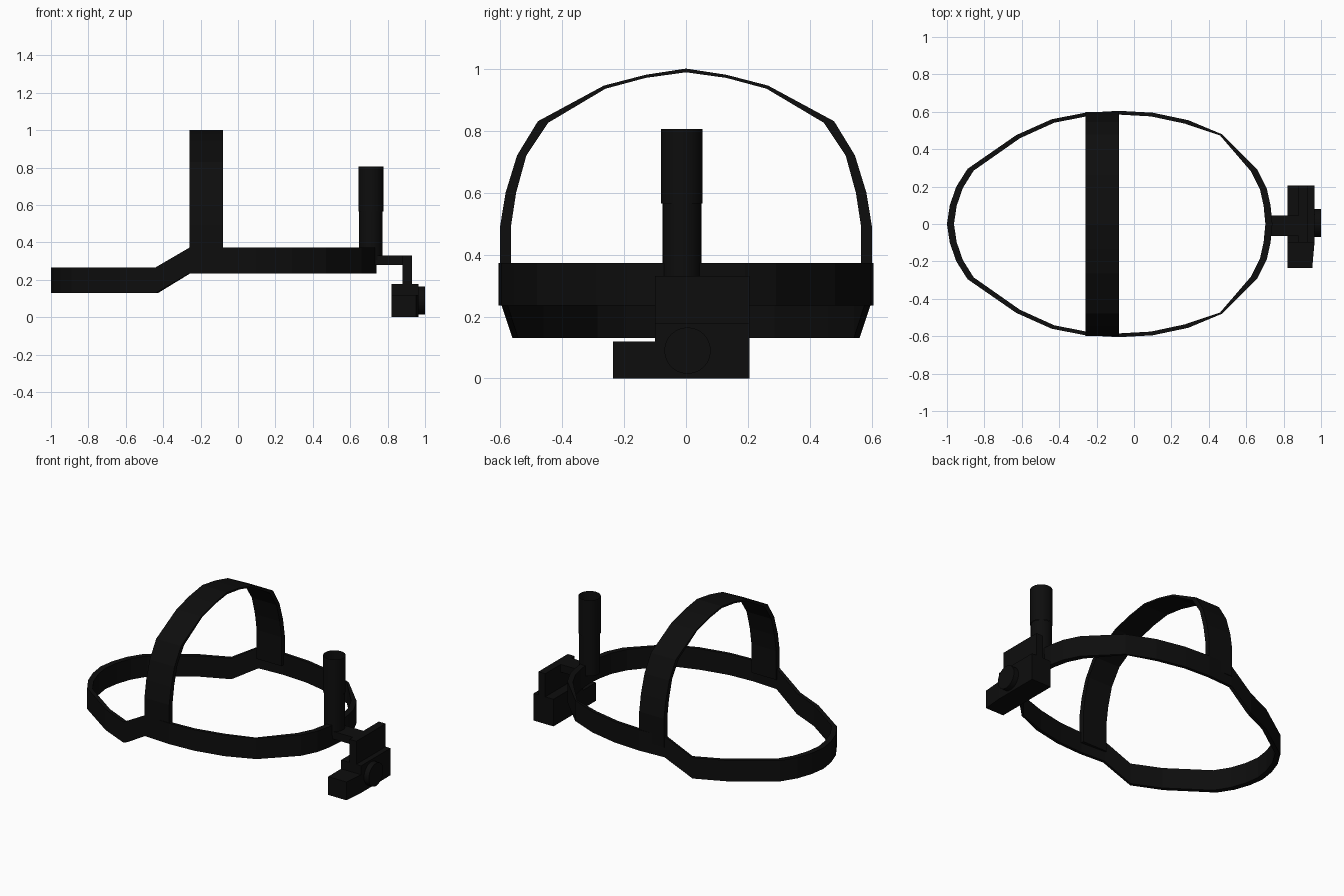
import bpy
import bmesh
from math import pi
from mathutils import Matrix, Vector

default = bpy.data.objects.get("Cube")
if default:
    bpy.data.objects.remove(default, do_unlink=True)

black = bpy.data.materials.new("matte_black")
black.use_nodes = True
colour = (0.004, 0.004, 0.004, 1)
black.diffuse_color = colour
black.node_tree.nodes["Principled BSDF"].inputs["Base Color"].default_value = colour


def finish(name, bm, smooth=False):
    """Turn a bmesh into a named object with the shared material."""
    bmesh.ops.recalc_face_normals(bm, faces=bm.faces)
    mesh = bpy.data.meshes.new(name)
    bm.to_mesh(mesh)
    bm.free()
    mesh.materials.append(black)
    obj = bpy.data.objects.new(name, mesh)
    bpy.context.collection.objects.link(obj)
    if smooth:
        bpy.ops.object.select_all(action="DESELECT")
        obj.select_set(True)
        bpy.context.view_layer.objects.active = obj
        bpy.ops.object.shade_smooth_by_angle()
    return obj


def strap(name, sections, closed):
    """Skin a row of four-cornered cross-sections into a strap."""
    bm = bmesh.new()
    rings = [[bm.verts.new(corner) for corner in section] for section in sections]
    following = rings[1:] + (rings[:1] if closed else [])
    for a, b in zip(rings, following):
        for i in range(4):
            j = (i + 1) % 4
            bm.faces.new((a[i], a[j], b[j], b[i]))
    if not closed:
        bm.faces.new(rings[0])
        bm.faces.new(rings[-1])
    return finish(name, bm)


def box(name, low, high):
    low, high = Vector(low), Vector(high)
    bm = bmesh.new()
    bmesh.ops.create_cube(bm, size=1)
    bmesh.ops.scale(bm, vec=high - low, verts=bm.verts)
    bmesh.ops.translate(bm, vec=(low + high) / 2, verts=bm.verts)
    return finish(name, bm)


def cylinder(name, radius, length, centre, sides=24, capped=True, along_x=False):
    bm = bmesh.new()
    turn = Matrix.Rotation(pi / 2, 4, "Y") if along_x else Matrix()
    bmesh.ops.create_cone(bm, cap_ends=capped, segments=sides, radius1=radius,
                          radius2=radius, depth=length,
                          matrix=Matrix.Translation(centre) @ turn)
    return finish(name, bm, smooth=True)


# Head band: half outline from back to front, with a thickness factor
half = [(-1, 0, 1), (-.985, .1, 1), (-.95, .2, 1), (-.89, .295, 1),
        (-.63, .475, 1), (-.44, .56, 1), (-.26, .595, 1), (-.08, .605, 1),
        (.1, .595, 1), (.29, .555, 1), (.47, .48, .4), (.66, .29, 1),
        (.71, .19, 1), (.73, .1, 1), (.74, 0, 1)]
outline = half + [(x, -y, k) for x, y, k in half[-2:0:-1]]


def band_section(x, y, k):
    ramp = min(max((x + .44) / .18, 0), 1)
    low = .13 + .105 * ramp
    high = low + .137
    inner_x = x - (x + .13) * .043 * k
    inner_y = y * (1 - .033 * k)
    return [(x, y, low), (x, y, high), (inner_x, inner_y, high), (inner_x, inner_y, low)]


strap("head_band", [band_section(*p) for p in outline], closed=True)

# Arch over the top: outer y, outer z, inner y, inner z
side = [(.6, .3, .565, .3), (.6, .49, .565, .49), (.582, .6, .548, .6),
        (.545, .72, .515, .72), (.478, .83, .445, .825), (.265, .945, .26, .935),
        (.13, .98, .13, .97)]
arch = side + [(0, 1, 0, .988)] + [(-a, b, -c, d) for a, b, c, d in side[::-1]]
back, front = -.26, -.08
strap("top_arch", [[(back, y, z), (front, y, z), (front, iy, iz), (back, iy, iz)]
                   for y, z, iy, iz in arch], closed=False)

# Open upright tube, the lower sleeve slightly narrower
cylinder("upper_tube", .067, .24, (.71, -.013, .685), capped=False)
cylinder("lower_tube", .063, .26, (.71, -.013, .435), capped=False)

# Bracket and camera body
box("bracket_arm", (.72, -.065, .28), (.93, .045, .33))
box("bracket_plate", (.88, -.1, .1), (.93, .205, .33))
box("camera_body", (.82, -.1, 0), (.965, .205, .178))
grip = box("camera_grip", (.82, -.235, 0), (.965, -.1, .12))
for v in grip.data.vertices:
    if v.co.x > .9 and v.co.y < -.2:
        v.co.x -= .012
cylinder("camera_lens", .075, .06, (.97, .005, .09), along_x=True)
